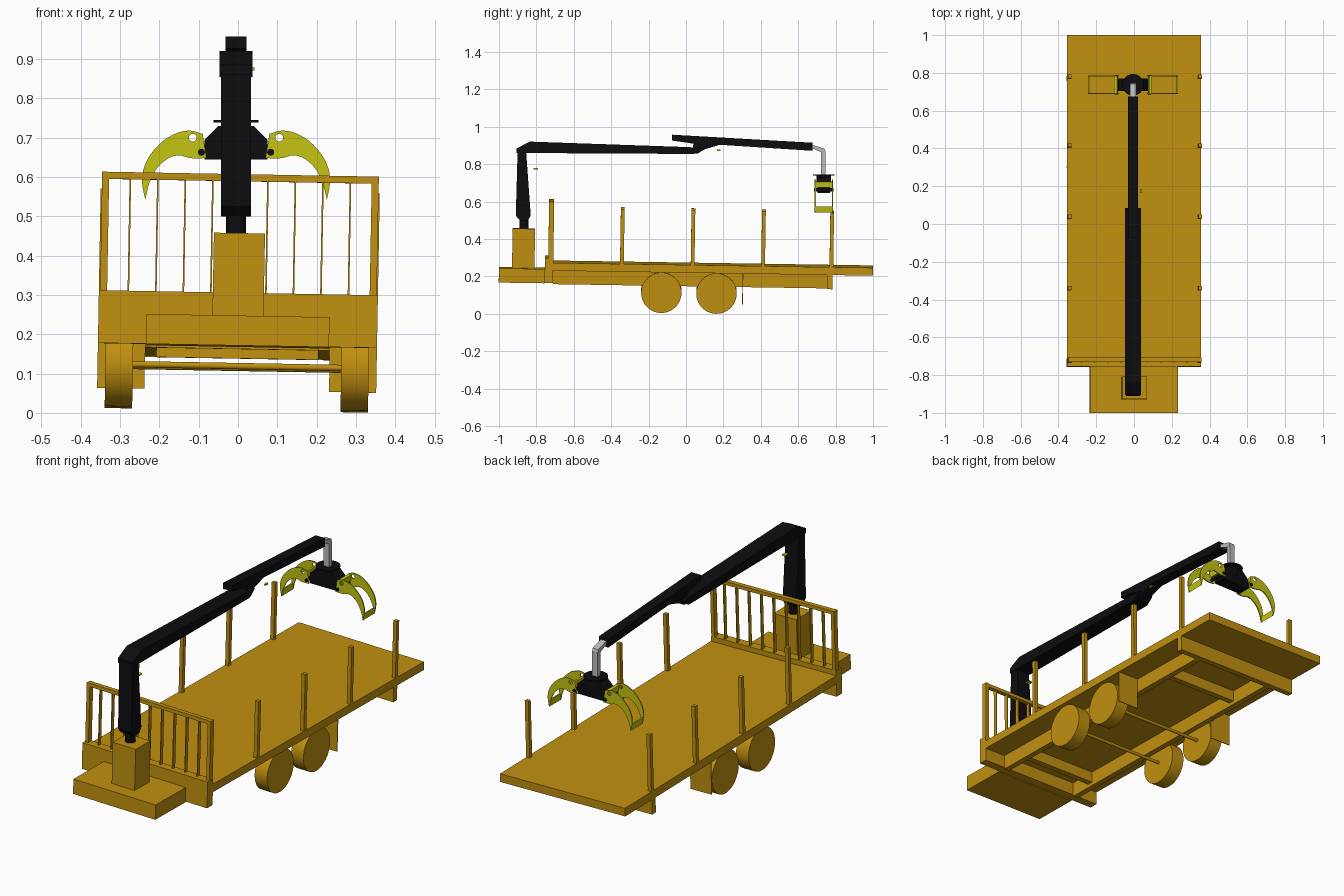
import bpy, bmesh, math
from mathutils import Matrix, Vector

cube = bpy.data.objects.get("Cube")
if cube:
    bpy.data.objects.remove(cube, do_unlink=True)


def material(name, rgb):
    m = bpy.data.materials.new(name)
    m.use_nodes = True
    m.diffuse_color = (*rgb, 1)
    bsdf = next(n for n in m.node_tree.nodes if n.type == "BSDF_PRINCIPLED")
    bsdf.inputs["Base Color"].default_value = (*rgb, 1)
    return m


OCHRE = material("ochre_paint", (0.53, 0.28, 0.005))
BLACK = material("black_paint", (0.004, 0.004, 0.005))
LIME = material("lime_yellow", (0.55, 0.55, 0.007))
GREY = material("light_grey", (0.5, 0.5, 0.5))

# The trailer leans slightly; the crane stands straight
LEAN = (Matrix.Translation((0, 0, 0.25)) @ Matrix.Rotation(0.018, 4, "Y")
        @ Matrix.Rotation(-0.0155, 4, "X") @ Matrix.Translation((0, 0, -0.25)))


def add(name, mesh, mat, lean=False, smooth=False):
    mesh.materials.clear()
    mesh.materials.append(mat)
    if lean:
        mesh.transform(LEAN)
    obj = bpy.data.objects.new(name, mesh)
    bpy.context.collection.objects.link(obj)
    if smooth:
        for o in bpy.context.selected_objects:
            o.select_set(False)
        obj.select_set(True)
        bpy.context.view_layer.objects.active = obj
        bpy.ops.object.shade_smooth_by_angle(angle=math.radians(35))
    return obj


def finish(bm, name, mat, lean=False, smooth=False):
    bmesh.ops.recalc_face_normals(bm, faces=bm.faces)
    mesh = bpy.data.meshes.new(name)
    bm.to_mesh(mesh)
    bm.free()
    return add(name, mesh, mat, lean, smooth)


def box(name, x, y, z, mat=OCHRE, lean=True):
    """Block between (low, high) pairs."""
    bm = bmesh.new()
    size = Matrix.Diagonal((x[1] - x[0], y[1] - y[0], z[1] - z[0], 1))
    mid = Matrix.Translation((sum(x) / 2, sum(y) / 2, sum(z) / 2))
    bmesh.ops.create_cube(bm, size=1, matrix=mid @ size)
    return finish(bm, name, mat, lean)


def post(name, cx, cy, half, z):
    return box(name, (cx - half, cx + half), (cy - half, cy + half), z)


def cylinder(name, center, radius, depth, axis, mat=OCHRE, lean=True, sides=48):
    bm = bmesh.new()
    turn = Vector((0, 0, 1)).rotation_difference(Vector(axis)).to_matrix().to_4x4()
    bmesh.ops.create_cone(bm, cap_ends=True, segments=sides, radius1=radius, radius2=radius,
                          depth=depth, matrix=Matrix.Translation(center) @ turn)
    return finish(bm, name, mat, lean, True)


def prism(name, points, low, high, along, mat):
    """Side (along x: y,z points) or front (along y: x,z points) profile, extruded."""
    bm = bmesh.new()
    place = (lambda t, a, z: (t, a, z)) if along == "x" else (lambda t, a, z: (a, t, z))
    face = bm.faces.new([bm.verts.new(place(low, a, z)) for a, z in points])
    out = bmesh.ops.extrude_face_region(bm, geom=[face])
    move = [v for v in out["geom"] if isinstance(v, bmesh.types.BMVert)]
    bmesh.ops.translate(bm, verts=move, vec=place(high - low, 0, 0))
    return finish(bm, name, mat)


# Deck, bulkhead and front platform
box("deck", (-0.355, 0.355), (-0.71, 1.0), (0.226, 0.268))
box("bulkhead", (-0.355, 0.355), (-0.755, -0.71), (0.16, 0.294))
box("front_platform", (-0.233, 0.233), (-1.0, -0.755), (0.156, 0.232))
box("crane_base", (-0.065, 0.065), (-0.93, -0.81), (0.232, 0.443))

# Chassis under the deck
for side, label in ((-1, "right"), (1, "left")):
    box("chassis_rail_" + label, sorted((side * 0.205, side * 0.235)), (-0.71, 0.76), (0.152, 0.226))
for i, y in enumerate((-0.58, 0.5)):
    box(f"cross_beam_{i + 1}", (-0.205, 0.205), (y - 0.015, y + 0.015), (0.17, 0.226))
box("rear_cross_beam", (-0.355, 0.355), (0.755, 0.785), (0.15, 0.226))

# Wheels, axles and mud flaps
for i, y in enumerate((-0.13, 0.165)):
    cylinder(f"axle_{i + 1}", (0, y, 0.117), 0.008, 0.56, (1, 0, 0), sides=16)
    for side, label in ((-1, "right"), (1, "left")):
        cylinder(f"wheel_{label}_{i + 1}", (side * 0.3, y, 0.117), 0.108, 0.07, (1, 0, 0), sides=64)
for side, label in ((-1, "right"), (1, "left")):
    box("mud_flap_" + label, sorted((side * 0.235, side * 0.355)), (0.303, 0.307), (0.062, 0.226))

# Front railing
box("railing_top", (-0.352, 0.352), (-0.735, -0.712), (0.578, 0.596))
for side, label in ((-1, "right"), (1, "left")):
    x = side * 0.343
    box("railing_post_" + label, (x - 0.009, x + 0.009), (-0.737, -0.71), (0.294, 0.596))
for i in range(9):
    x = (i - 4) * 0.07
    box(f"railing_bar_{i + 1}", (x - 0.002, x + 0.002), (-0.734, -0.714), (0.294, 0.578))

# Side stakes
for i, y in enumerate((-0.343, 0.035, 0.412, 0.777)):
    for side, label in ((-1, "right"), (1, "left")):
        post(f"stake_{label}_{i + 1}", side * 0.345, y, 0.01, (0.226, 0.559))

# Crane column, main boom and jib
CX = -0.005
cylinder("column_neck", (CX, -0.866, 0.475), 0.025, 0.07, (0, 0, 1), BLACK, False, 24)
prism("column", [(-0.888, 0.5), (-0.91, 0.525), (-0.9, 0.885), (-0.855, 0.87),
                 (-0.83, 0.525), (-0.845, 0.5)], CX - 0.038, CX + 0.038, "x", BLACK)
prism("main_boom", [(-0.905, 0.885), (-0.835, 0.921), (0.0, 0.892), (0.085, 0.888),
                    (0.045, 0.855), (-0.86, 0.86), (-0.905, 0.86)],
      CX - 0.042, CX + 0.042, "x", BLACK)
prism("jib_boom", [(-0.075, 0.958), (0.675, 0.915), (0.675, 0.872), (0.18, 0.904),
                   (0.1, 0.88), (0.06, 0.856), (0.03, 0.86), (0.04, 0.91), (-0.075, 0.927)],
      CX - 0.027, CX + 0.027, "x", BLACK)
box("column_lever", (-0.01, 0.01), (-0.815, -0.79), (0.773, 0.779), LIME, False)
box("boom_lever", (0.033, 0.042), (0.165, 0.185), (0.871, 0.878), LIME, False)

# Hanging link
prism("link_arm", [(0.675, 0.903), (0.74, 0.884), (0.746, 0.865), (0.72, 0.865), (0.675, 0.885)],
      CX - 0.016, CX + 0.016, "x", GREY)
box("link_hanger", (CX - 0.015, CX + 0.015), (0.722, 0.746), (0.745, 0.868), GREY, False)

# Grapple head
GY = 0.737
cylinder("head_plate", (CX, GY, 0.742), 0.057, 0.006, (0, 0, 1), BLACK, False, 32)
cylinder("rotator", (CX, GY, 0.715), 0.038, 0.05, (0, 0, 1), BLACK, False, 32)
prism("grapple_head", [(CX + s * x, z) for s, x, z in (
    (-1, 0.08, 0.645), (1, 0.08, 0.645), (1, 0.08, 0.695), (1, 0.045, 0.73),
    (-1, 0.045, 0.73), (-1, 0.08, 0.695))], GY - 0.034, GY + 0.034, "y", BLACK)

# Grapple tines: twin curved plates with a pin hole, tied at root and tip
TINE = [(0.075, 0.648), (0.085, 0.71), (0.12, 0.718), (0.165, 0.705), (0.205, 0.673),
        (0.232, 0.63), (0.239, 0.59), (0.231, 0.542), (0.217, 0.593), (0.188, 0.636),
        (0.15, 0.655), (0.115, 0.648)]
SHARP = (0, 1, 7)


def tine_plate(name, side, y):
    curve = bpy.data.curves.new(name, "CURVE")
    curve.dimensions, curve.fill_mode, curve.extrude = "2D", "BOTH", 0.003
    curve.resolution_u = 5
    hole = [(0.11 + 0.01 * math.cos(a * math.pi / 2), 0.7 + 0.01 * math.sin(a * math.pi / 2))
            for a in range(4)]
    for points, sharp in ((TINE, SHARP), (hole, ())):
        spline = curve.splines.new("BEZIER")
        spline.bezier_points.add(len(points) - 1)
        spline.use_cyclic_u = True
        for i, (bp, (x, z)) in enumerate(zip(spline.bezier_points, points)):
            bp.co = (side * x, z, 0)
            bp.handle_left_type = bp.handle_right_type = "VECTOR" if i in sharp else "AUTO"
    helper = bpy.data.objects.new(name + "_curve", curve)
    bpy.context.collection.objects.link(helper)
    graph = bpy.context.evaluated_depsgraph_get()
    mesh = bpy.data.meshes.new_from_object(helper.evaluated_get(graph))
    bpy.data.objects.remove(helper, do_unlink=True)
    mesh.transform(Matrix.Translation((CX, y, 0)) @ Matrix.Rotation(math.pi / 2, 4, "X"))
    add(name, mesh, LIME)


for side, label in ((-1, "right"), (1, "left")):
    for dy, end in ((-0.046, "front"), (0.046, "rear")):
        tine_plate(f"tine_{label}_{end}", side, GY + dy)
    prism("tine_tip_" + label, [(CX + side * x, z) for x, z in (
        (0.231, 0.542), (0.237, 0.575), (0.229, 0.575))], GY - 0.046, GY + 0.046, "y", LIME)
    prism("tine_root_" + label, [(CX + side * x, z) for x, z in (
        (0.08, 0.68), (0.085, 0.708), (0.1, 0.705), (0.098, 0.675))],
        GY - 0.046, GY + 0.046, "y", LIME)
    cylinder("tine_pin_" + label, (CX + side * 0.088, GY, 0.663), 0.009, 0.104, (0, 1, 0),
             BLACK, False, 16)
